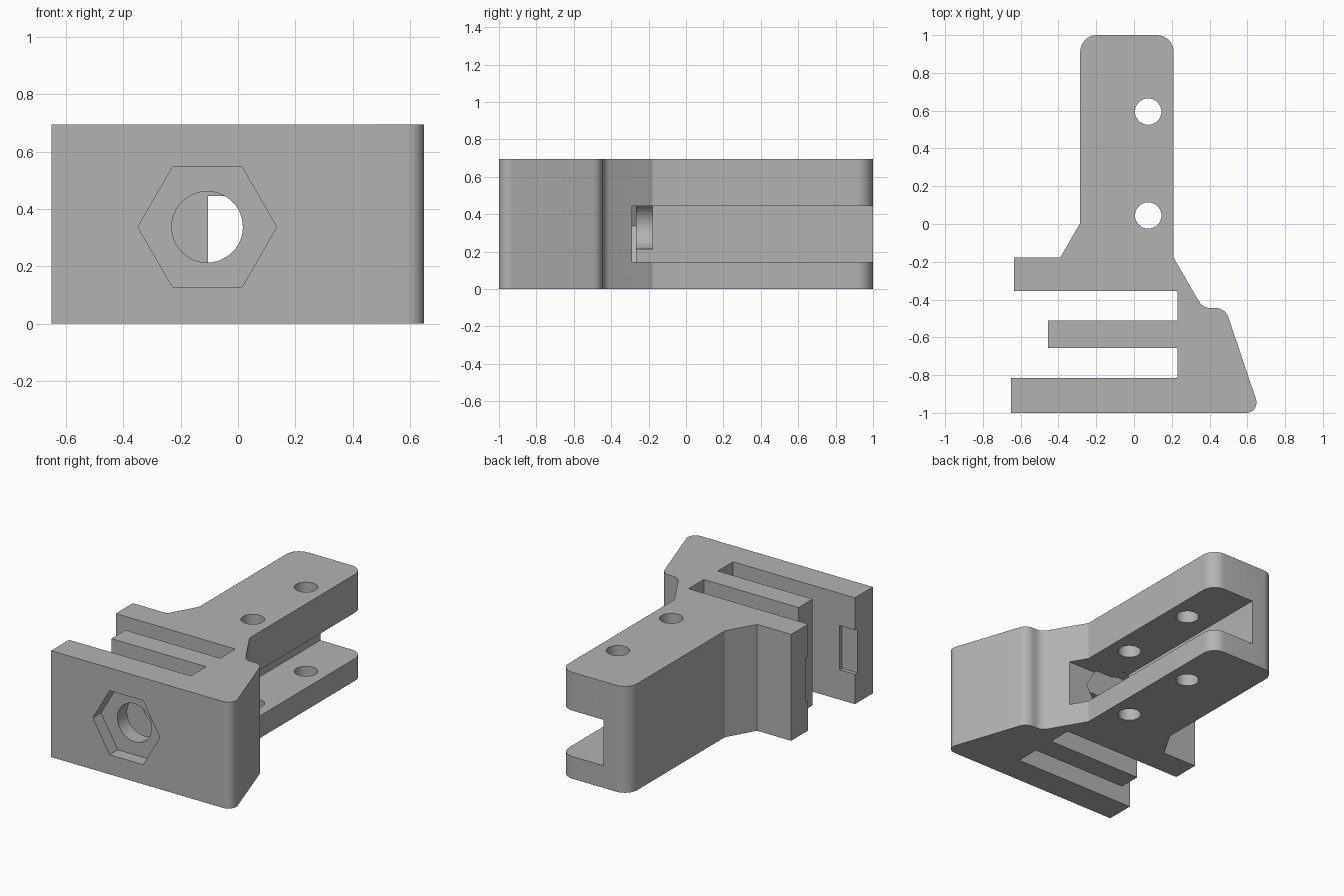
import bpy, bmesh, math
from mathutils import Vector

old = bpy.data.objects.get("Cube")
if old:
    bpy.data.objects.remove(old, do_unlink=True)

HEIGHT = 0.695
AXIS_X, AXIS_Z = -0.107, 0.337   # clamp bolt axis

grey = bpy.data.materials.new("plain_grey")
grey.use_nodes = True
grey.diffuse_color = (0.45, 0.45, 0.45, 1)
grey.node_tree.nodes["Principled BSDF"].inputs["Base Color"].default_value = (0.45, 0.45, 0.45, 1)


def fillet(prev, corner, nxt, radius, steps=10):
    """Points of an arc that rounds one profile corner."""
    p, c, n = Vector(prev), Vector(corner), Vector(nxt)
    a, b = (p - c).normalized(), (n - c).normalized()
    half = a.angle(b) / 2
    centre = c + (a + b).normalized() * radius / math.sin(half)
    start = c + a * radius / math.tan(half) - centre
    end = c + b * radius / math.tan(half) - centre
    sweep = math.pi - 2 * half
    return [centre + (start * math.sin((1 - i / steps) * sweep)
                      + end * math.sin(i / steps * sweep)) / math.sin(sweep)
            for i in range(steps + 1)]


def make_object(name, bm):
    bmesh.ops.recalc_face_normals(bm, faces=bm.faces)
    mesh = bpy.data.meshes.new(name)
    bm.to_mesh(mesh)
    bm.free()
    mesh.materials.append(grey)
    obj = bpy.data.objects.new(name, mesh)
    bpy.context.collection.objects.link(obj)
    return obj


def prism(name, points, origin, u, v, along):
    """Extrude a flat outline, drawn on axes u and v, by the vector along."""
    bm = bmesh.new()
    o, u, v = Vector(origin), Vector(u), Vector(v)
    face = bm.faces.new([bm.verts.new(o + u * x + v * y) for x, y in points])
    top = bmesh.ops.extrude_face_region(bm, geom=[face])["geom"]
    bmesh.ops.translate(bm, vec=Vector(along),
                        verts=[g for g in top if isinstance(g, bmesh.types.BMVert)])
    return make_object(name, bm)


def ring(radius, sides):
    return [(radius * math.cos(math.tau * i / sides), radius * math.sin(math.tau * i / sides))
            for i in range(sides)]


def y_prism(name, radius, sides, y0, y1):
    return prism(name, ring(radius, sides), (AXIS_X, y0, AXIS_Z),
                 (1, 0, 0), (0, 0, 1), (0, y1 - y0, 0))


def box(name, x0, x1, y0, y1, z0, z1):
    return prism(name, [(x0, y0), (x1, y0), (x1, y1), (x0, y1)], (0, 0, z0),
                 (1, 0, 0), (0, 1, 0), (0, 0, z1 - z0))


# Bracket outline: x, y, corner radius
outline = [
    (-0.65, -1, 0), (0.67, -1, 0.055), (0.483, -0.445, 0.07), (0.364, -0.445, 0.07),
    (0.21, -0.18, 0), (0.21, 1, 0.09), (-0.285, 1, 0.09), (-0.285, 0.005, 0),
    (-0.39, -0.178, 0), (-0.635, -0.178, 0), (-0.635, -0.355, 0), (0.23, -0.355, 0),
    (0.23, -0.512, 0), (-0.455, -0.512, 0), (-0.455, -0.657, 0), (0.23, -0.657, 0),
    (0.23, -0.815, 0), (-0.65, -0.815, 0),
]
profile = []
for i, (x, y, r) in enumerate(outline):
    if r:
        after = outline[(i + 1) % len(outline)]
        profile += fillet(outline[i - 1][:2], (x, y), after[:2], r)
    else:
        profile.append((x, y))
bracket = prism("clamp_bracket", profile, (0, 0, 0), (1, 0, 0), (0, 1, 0), (0, 0, HEIGHT))

cutters = [
    # Side channel along the mounting tongue
    box("channel_cutter", -0.105, 0.6, -0.288, 1.2, 0.145, 0.445),
    # Clamp bolt bore and the two hexagonal pockets
    y_prism("bolt_bore_cutter", 0.124, 48, -1.1, -0.178),
    y_prism("front_hex_cutter", 0.242, 6, -1.1, -0.915),
    y_prism("rear_hex_cutter", 0.242, 6, -0.43, -0.268),
    # Shallow notches inside the jaw tips
    box("front_jaw_notch_cutter", -0.8, -0.54, -0.84, -0.75, 0.195, 0.485),
    box("rear_jaw_notch_cutter", -0.8, -0.54, -0.42, -0.33, 0.195, 0.485),
]
# Vertical mounting holes
for name, y in (("rear", 0.595), ("middle", 0.045)):
    cutters.append(prism(name + "_mounting_hole_cutter", ring(0.07, 40), (0.075, y, -0.1),
                         (1, 0, 0), (0, 1, 0), (0, 0, HEIGHT + 0.2)))

bpy.context.view_layer.objects.active = bracket
bracket.select_set(True)
for cutter in cutters:
    cutter.hide_render = True
    mod = bracket.modifiers.new(cutter.name, "BOOLEAN")
    mod.operation = "DIFFERENCE"
    mod.solver = "EXACT"
    mod.object = cutter
    bpy.ops.object.modifier_apply(modifier=mod.name)
    bpy.data.objects.remove(cutter, do_unlink=True)

bpy.ops.object.shade_smooth_by_angle(angle=math.radians(25))
